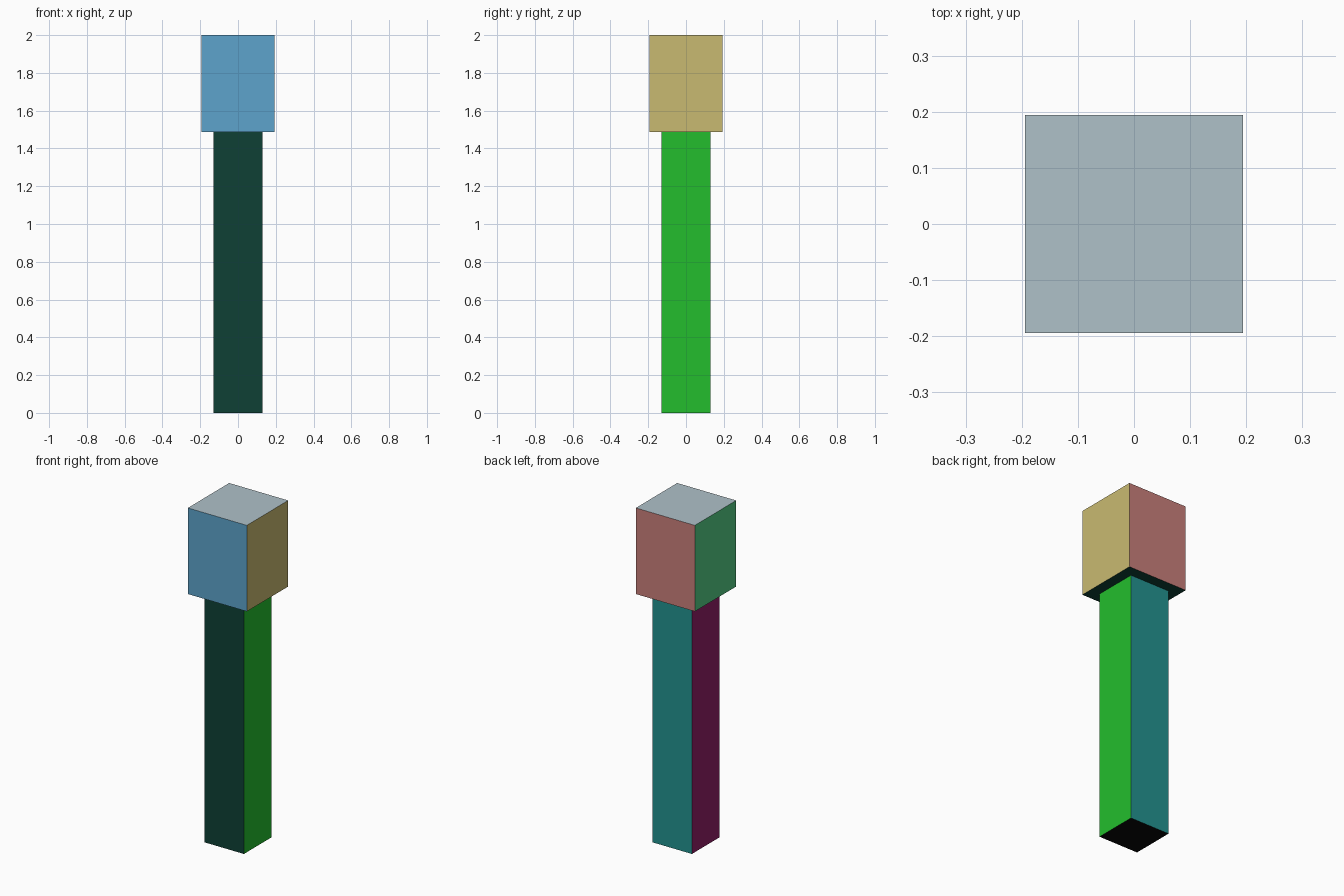
import bpy
import bmesh
from mathutils import Matrix, Vector

if "Cube" in bpy.data.objects:
    bpy.data.objects.remove(bpy.data.objects["Cube"])


def linear(c):
    c /= 255
    return c / 12.92 if c <= 0.04045 else ((c + 0.055) / 1.055) ** 2.4


def material(name, r, g, b):
    m = bpy.data.materials.new(name)
    m.diffuse_color = (linear(r), linear(g), linear(b), 1)
    m.use_nodes = True
    m.node_tree.nodes["Principled BSDF"].inputs["Base Color"].default_value = m.diffuse_color
    return m


sky_blue = material("sky blue", 93, 164, 204)
sand = material("sand", 201, 186, 113)
dusty_rose = material("dusty rose", 201, 128, 123)
sea_green = material("sea green", 84, 205, 133)
pale_grey = material("pale grey", 175, 193, 201)
dark_green = material("dark green", 14, 64, 53)
bright_green = material("bright green", 35, 190, 45)
teal = material("teal", 35, 147, 144)
plum = material("plum", 147, 30, 103)
black = material("black", 9, 9, 9)

# Face directions, in the order the colours of each block are listed
DIRECTIONS = [Vector(d) for d in
              ((0, -1, 0), (1, 0, 0), (0, 1, 0), (-1, 0, 0), (0, 0, 1), (0, 0, -1))]


def block(name, width, bottom, top, colours):
    """Square block with one colour per side: front, right, back, left, top, bottom."""
    mesh = bpy.data.meshes.new(name)
    bm = bmesh.new()
    bmesh.ops.create_cube(bm, size=1, matrix=Matrix.Translation((0, 0, (bottom + top) / 2))
                          @ Matrix.Diagonal((width, width, top - bottom, 1)))
    bm.normal_update()
    for face in bm.faces:
        face.material_index = max(range(6), key=lambda i: face.normal.dot(DIRECTIONS[i]))
    bm.to_mesh(mesh)
    bm.free()
    for colour in colours:
        mesh.materials.append(colour)
    obj = bpy.data.objects.new(name, mesh)
    bpy.context.collection.objects.link(obj)


# Tall square shaft
block("shaft", 0.26, 0, 1.487,
      (dark_green, bright_green, teal, plum, dark_green, black))
# Wider block on top
block("head", 0.389, 1.487, 2,
      (sky_blue, sand, dusty_rose, sea_green, pale_grey, dark_green))
